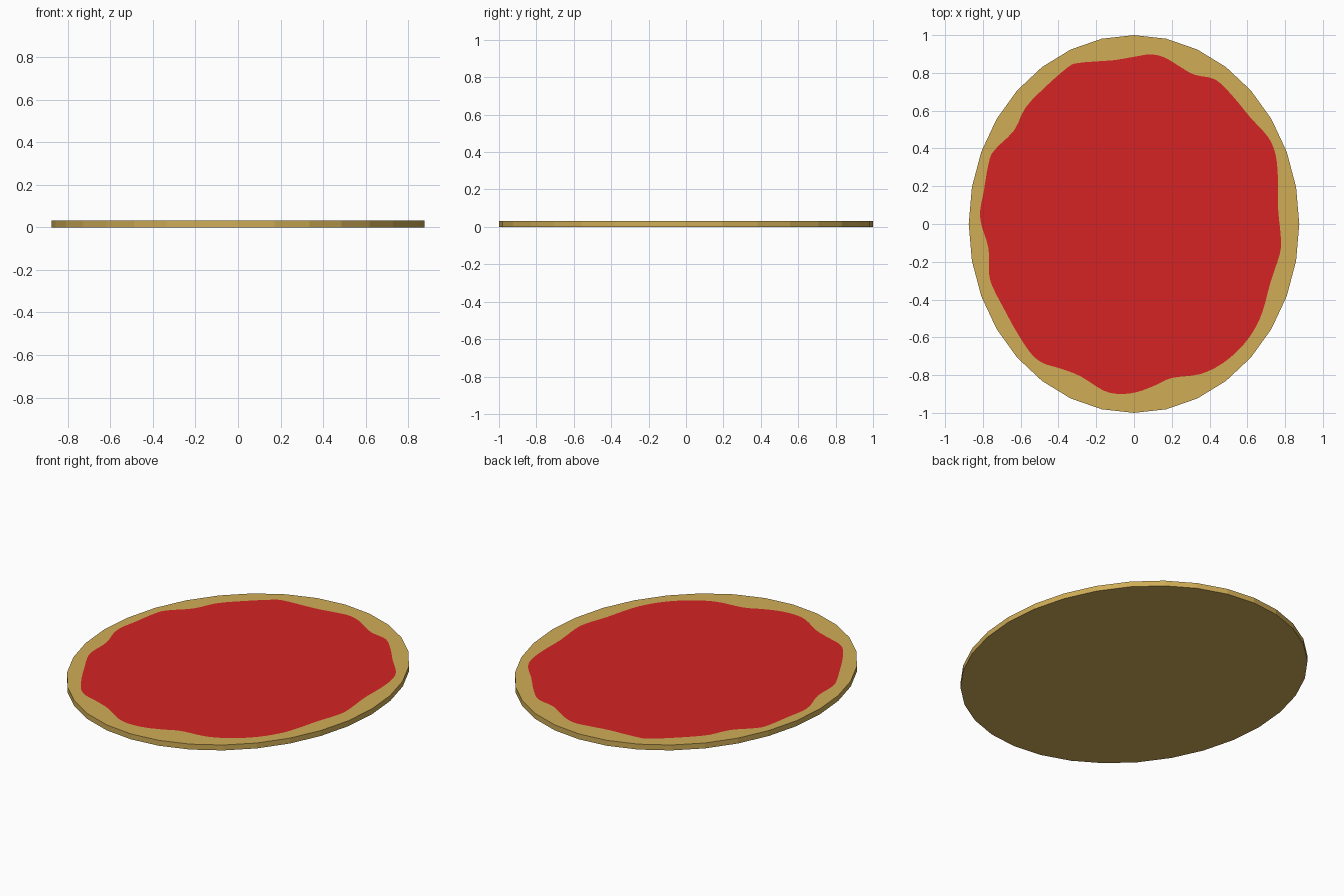
import bpy, bmesh, math
from mathutils import Vector

if "Cube" in bpy.data.objects:
    bpy.data.objects.remove(bpy.data.objects["Cube"])

RX, RY, H, SIDES = 0.875, 1.0, 0.032, 32


def material(name, rgb):
    lin = [((c / 255 + 0.055) / 1.055) ** 2.4 for c in rgb]
    m = bpy.data.materials.new(name)
    m.diffuse_color = (*lin, 1)
    m.use_nodes = True
    m.node_tree.nodes["Principled BSDF"].inputs["Base Color"].default_value = m.diffuse_color
    return m


# wavy sauce edge, clockwise from the back
EDGE = [(0, .885), (.09, .898), (.165, .88), (.24, .835), (.32, .79), (.43, .765),
        (.52, .68), (.615, .565), (.71, .46), (.75, .365), (.762, .24), (.762, .09),
        (.778, -.08), (.77, -.165), (.725, -.30), (.68, -.465), (.63, -.57),
        (.56, -.66), (.465, -.74), (.35, -.795), (.2, -.815), (.11, -.855),
        (.015, -.89), (-.08, -.90), (-.165, -.88), (-.285, -.805), (-.39, -.765),
        (-.485, -.735), (-.55, -.68), (-.625, -.565), (-.685, -.455), (-.745, -.34),
        (-.767, -.265), (-.77, -.13), (-.805, -.015), (-.815, .065), (-.795, .175),
        (-.77, .32), (-.74, .39), (-.635, .495), (-.575, .615), (-.47, .725),
        (-.35, .83), (-.297, .852), (-.18, .862), (-.1, .868)]


def smooth_loop(points, steps=3):
    """Closed Catmull-Rom curve through the points."""
    p = [Vector(q) for q in points]
    n, out = len(p), []
    for i in range(n):
        a, b, c, d = (p[(i + k) % n] for k in (-1, 0, 1, 2))
        for s in range(steps):
            t = s / steps
            out.append(0.5 * (2 * b + (c - a) * t + (2 * a - 5 * b + 4 * c - d) * t ** 2
                              + (3 * b - a - 3 * c + d) * t ** 3))
    return out


def ring(bm, pts, z):
    return [bm.verts.new((x, y, z)) for x, y in pts]


bm = bmesh.new()
oval = [(RX * math.cos(2 * math.pi * i / SIDES), RY * math.sin(2 * math.pi * i / SIDES))
        for i in range(SIDES)]
top = ring(bm, oval, H)
sauce = ring(bm, list(reversed(smooth_loop(EDGE))), H)

# crust rim: top surface between the oval and the sauce edge
edges = [bm.edges.new((v, loop[(i + 1) % len(loop)]))
         for loop in (top, sauce) for i, v in enumerate(loop)]
bmesh.ops.triangle_fill(bm, edges=edges, use_beauty=True, normal=(0, 0, 1))

# sauce face cut into the top
bm.faces.new(sauce).material_index = 1

# crust sides and underside
bottom = ring(bm, oval, 0)
for i in range(SIDES):
    j = (i + 1) % SIDES
    bm.faces.new((bottom[i], bottom[j], top[j], top[i]))
bm.faces.new(list(reversed(bottom)))
bmesh.ops.recalc_face_normals(bm, faces=bm.faces)

mesh = bpy.data.meshes.new("pizza_base")
bm.to_mesh(mesh)
bm.free()
mesh.materials.append(material("crust tan", (208, 173, 87)))
mesh.materials.append(material("sauce red", (213, 36, 36)))
bpy.context.collection.objects.link(bpy.data.objects.new("pizza_base", mesh))
